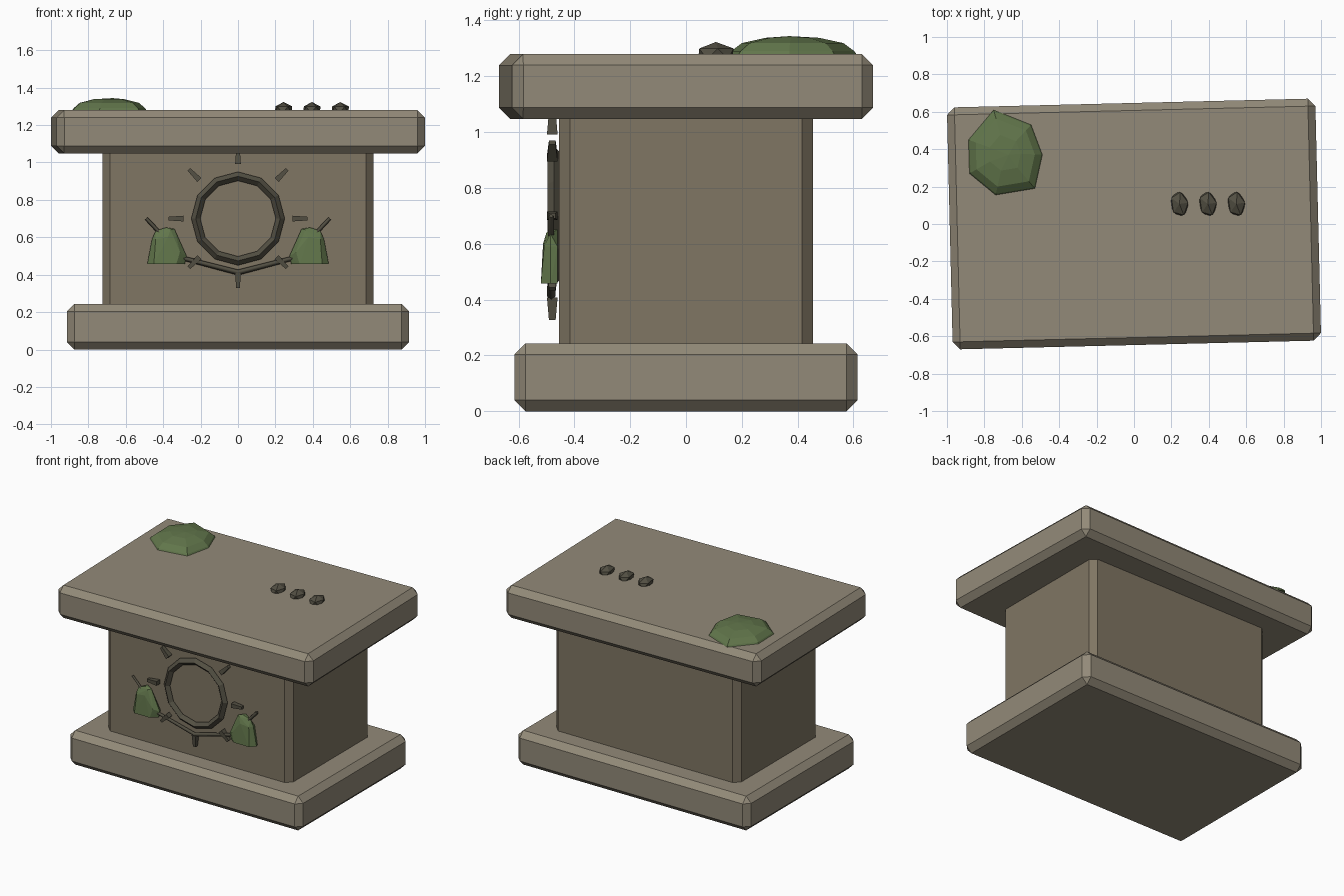
import bpy, bmesh, math
from mathutils import Matrix, Vector

if "Cube" in bpy.data.objects:
    bpy.data.objects.remove(bpy.data.objects["Cube"])


def material(name, rgb):
    m = bpy.data.materials.new(name)
    m.diffuse_color = (*rgb, 1)
    m.use_nodes = True
    m.node_tree.nodes["Principled BSDF"].inputs["Base Color"].default_value = m.diffuse_color
    return m


SLAB = material("pale_stone", (0.29, 0.255, 0.19))
BODY = material("stone", (0.215, 0.18, 0.125))
DARK = material("dark_stone", (0.085, 0.078, 0.055))
MOSS = material("moss", (0.12, 0.18, 0.07))


def finish(name, bm, mat):
    bmesh.ops.recalc_face_normals(bm, faces=bm.faces)
    me = bpy.data.meshes.new(name)
    bm.to_mesh(me)
    bm.free()
    me.materials.append(mat)
    ob = bpy.data.objects.new(name, me)
    bpy.context.collection.objects.link(ob)
    return ob


def block(name, size, z0, z1, mat, turn=0):
    """Chamfered stone block."""
    bm = bmesh.new()
    bmesh.ops.create_cube(bm, size=1)
    bmesh.ops.scale(bm, vec=(size[0], size[1], z1 - z0), verts=bm.verts)
    bmesh.ops.bevel(bm, geom=bm.edges[:], offset=0.04, segments=1, affect='EDGES')
    ob = finish(name, bm, mat)
    ob.location.z = (z0 + z1) / 2
    ob.rotation_euler.z = math.radians(turn)
    return ob


def hull(name, points, mat):
    """Faceted lump wrapped around a few points."""
    bm = bmesh.new()
    for p in points:
        bm.verts.new(p)
    res = bmesh.ops.convex_hull(bm, input=bm.verts[:])
    loose = [v for v in bm.verts if not v.link_faces]
    bmesh.ops.delete(bm, geom=loose, context='VERTS')
    return finish(name, bm, mat)


# Altar blocks
block("base_slab", (1.83, 1.23), 0, 0.243, SLAB)
block("altar_body", (1.45, 0.91), 0.19, 1.10, BODY)
block("top_slab", (1.97, 1.294), 1.048, 1.28, SLAB, 1.4)

# Carved ring: 12 segments with a diamond cross-section
bm = bmesh.new()
rows = []
for i in range(12):
    a = i * math.tau / 12
    row = []
    for dr, dy in ((0.024, 0), (0, -0.024), (-0.024, 0), (0, 0.024)):
        r = 0.226 + dr
        row.append(bm.verts.new((r * math.cos(a), -0.473 + dy, 0.7 + r * math.sin(a))))
    rows.append(row)
for i in range(12):
    p, q = rows[i], rows[(i + 1) % 12]
    for j in range(4):
        k = (j + 1) % 4
        bm.faces.new((p[j], q[j], q[k], p[k]))
finish("sun_ring", bm, DARK)

# Tapered rays around the ring
for i in range(8):
    bm = bmesh.new()
    bmesh.ops.create_cone(bm, cap_ends=True, segments=4, radius1=0.027, radius2=0.017,
                          depth=0.08, matrix=Matrix.Rotation(math.pi / 4, 4, 'Z'))
    bmesh.ops.scale(bm, vec=(0.8, 1, 1), verts=bm.verts)
    a = i * math.pi / 4
    ray = finish(f"sun_ray_{i + 1}", bm, DARK)
    ray.location = (0.332 * math.sin(a), -0.479, 0.7 + 0.332 * math.cos(a))
    ray.rotation_euler.y = a

# Vine sweeping under the ring
cu = bpy.data.curves.new("vine", 'CURVE')
cu.dimensions = '3D'
cu.bevel_depth = 0.014
cu.bevel_resolution = 0
cu.use_fill_caps = True
path = [(-0.49, 0.70, 0.7), (-0.29, 0.487, 0.9), (0, 0.412, 1.1), (0.29, 0.487, 0.9), (0.49, 0.70, 0.7)]
sp = cu.splines.new('POLY')
sp.points.add(len(path) - 1)
for pt, (x, z, r) in zip(sp.points, path):
    pt.co = (x, -0.483, z, 1)
    pt.radius = r
cu.materials.append(DARK)
bpy.context.collection.objects.link(bpy.data.objects.new("vine", cu))

# Moss clumps hanging on the front
outline = [(-0.485, 0.457), (-0.46, 0.59), (-0.44, 0.635), (-0.385, 0.652),
           (-0.34, 0.645), (-0.275, 0.50), (-0.285, 0.457)]
front = [(-0.45, -0.520, 0.457), (-0.33, -0.520, 0.457), (-0.44, -0.508, 0.59),
         (-0.375, -0.512, 0.60), (-0.31, -0.514, 0.52), (-0.36, -0.50, 0.64)]
for side, name in ((1, "left"), (-1, "right")):
    pts = [(x, -0.485, z) for x, z in outline] + front
    pts += [(-0.385 + (x + 0.385) * 0.9, -0.46, z) for x, z in outline[:1] + outline[1:6:2] + outline[6:]]
    hull(f"{name}_hanging_moss", [(x * side, y, z) for x, y, z in pts], MOSS)

# Moss mound on the top
rim = [(-0.75, 0.61), (-0.55, 0.53), (-0.49, 0.37), (-0.53, 0.19),
       (-0.74, 0.155), (-0.88, 0.27), (-0.885, 0.45)]
c = Vector((-0.69, 0.38))
mound = [(x, y, 1.28) for x, y in rim]
for s, z in ((0.97, 1.29), (0.80, 1.319), (0.42, 1.338)):
    mound += [(c.x + (x - c.x) * s, c.y + (y - c.y) * s, z) for x, y in rim]
mound.append((-0.67, 0.37, 1.344))
hull("top_moss", mound, MOSS)

# Row of three pebbles
for i in range(3):
    bm = bmesh.new()
    bmesh.ops.create_icosphere(bm, subdivisions=1, radius=1)
    bmesh.ops.scale(bm, vec=(0.052, 0.073, 0.042), verts=bm.verts)
    peb = finish(f"pebble_{i + 1}", bm, DARK)
    peb.location = (0.243 + 0.152 * i, 0.107, 1.281)
    peb.rotation_euler.z = 0.15
